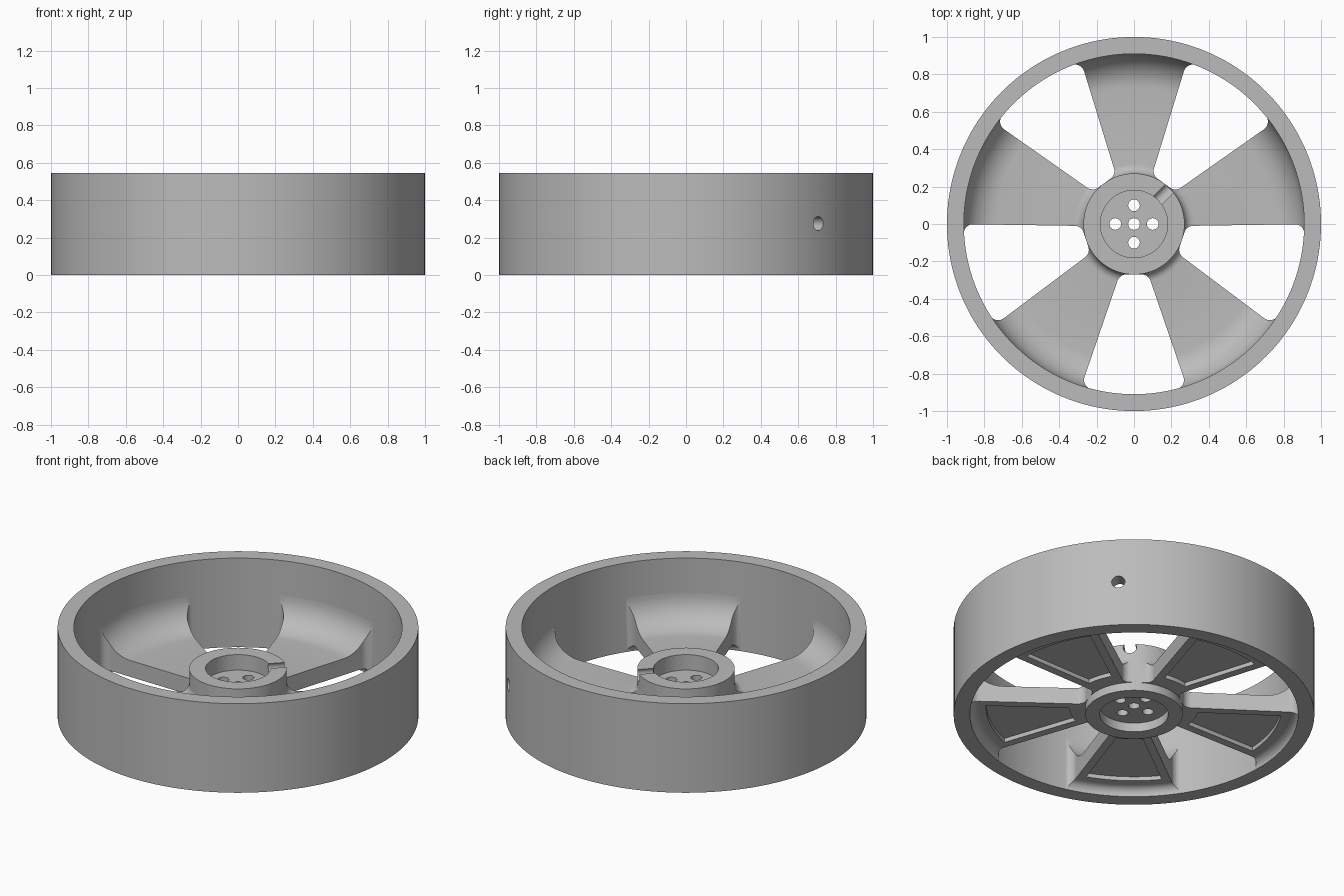
import bpy, bmesh, math
from math import sin, cos, tan, pi, radians
from mathutils import Matrix, Vector

if "Cube" in bpy.data.objects:
    bpy.data.objects.remove(bpy.data.objects["Cube"])

grey = bpy.data.materials.new("grey_plastic")
grey.diffuse_color = (0.5, 0.5, 0.5, 1)
grey.use_nodes = True
grey.node_tree.nodes["Principled BSDF"].inputs["Base Color"].default_value = grey.diffuse_color
SPOKES = 5


def new_object(name, bm):
    bmesh.ops.recalc_face_normals(bm, faces=bm.faces)
    mesh = bpy.data.meshes.new(name)
    bm.to_mesh(mesh)
    bm.free()
    mesh.materials.append(grey)
    ob = bpy.data.objects.new(name, mesh)
    bpy.context.collection.objects.link(ob)
    return ob


def lathe(name, profile, steps=160):
    """Revolve a closed (radius, height) profile around z."""
    bm = bmesh.new()
    rings = []
    for i in range(steps):
        a = 2 * pi * i / steps
        rings.append([bm.verts.new((r * cos(a), r * sin(a), z)) for r, z in profile])
    n = len(profile)
    for i in range(steps):
        p, q = rings[i], rings[(i + 1) % steps]
        for j in range(n):
            k = (j + 1) % n
            bm.faces.new((p[j], q[j], q[k], p[k]))
    return new_object(name, bm)


def arc(cx, cy, r, a0, a1, n=10):
    return [(cx + r * cos(a0 + (a1 - a0) * i / n), cy + r * sin(a0 + (a1 - a0) * i / n))
            for i in range(n + 1)]


def radial_prisms(name, outline, z0, z1, start):
    """Repeat an extruded outline around the axle."""
    bm = bmesh.new()
    for i in range(SPOKES):
        turn = Matrix.Rotation(start + 2 * pi * i / SPOKES, 3, 'Z')
        low = [bm.verts.new(turn @ Vector((x, y, z0))) for x, y in outline]
        high = [bm.verts.new(turn @ Vector((x, y, z1))) for x, y in outline]
        bm.faces.new(low[::-1])
        bm.faces.new(high)
        n = len(outline)
        for j in range(n):
            k = (j + 1) % n
            bm.faces.new((low[j], low[k], high[k], high[j]))
    return new_object(name, bm)


def rod(name, radius, depth, matrices):
    bm = bmesh.new()
    for m in matrices:
        bmesh.ops.create_cone(bm, cap_ends=True, segments=32, radius1=radius,
                              radius2=radius, depth=depth, matrix=m)
    return new_object(name, bm)


def cut(ob, cutter):
    mod = ob.modifiers.new("cut", 'BOOLEAN')
    mod.operation, mod.solver, mod.object = 'DIFFERENCE', 'EXACT', cutter
    bpy.context.view_layer.objects.active = ob
    bpy.ops.object.modifier_apply(modifier=mod.name)


def mirrored(half):
    """Close a half outline by reflecting it across the radial line."""
    return half + [(x, -y) for x, y in reversed(half)]


# Main parts: rim, hub with recesses on both faces, filleted spoke plate
rim = lathe("rim", [(0.91, 0), (1, 0), (1, 0.545), (0.91, 0.545)])
hub = lathe("hub", [(0, 0.055), (0.19, 0.055), (0.19, 0), (0.27, 0), (0.27, 0.295),
                    (0.18, 0.295), (0.18, 0.2), (0, 0.2)][1:-1] and
            [(0.004, 0.055), (0.19, 0.055), (0.19, 0), (0.27, 0), (0.27, 0.295),
             (0.18, 0.295), (0.18, 0.2), (0.004, 0.2)])
plate = ([(0.23, 0.05)] + arc(0.86, 0, 0.05, pi / 2, 0, 6) + [(0.916, 0), (0.916, 0.33)]
         + arc(0.73, 0.33, 0.18, 0, -pi / 2, 12)
         + arc(0.32, 0.2, 0.05, -pi / 2, -pi, 6) + [(0.23, 0.2)])
spokes = lathe("spokes", plate)

# Windows between the spokes, with rounded corners
t, r = radians(18.9), 0.05
d, p = Vector((cos(t), sin(t))), Vector((0.30, 0.087))
base = p + r * Vector((sin(t), -cos(t)))
b = base.dot(d)
c = base + d * (-b + math.sqrt(b * b - base.dot(base) + 0.862 ** 2))
inner_y = 0.087 + 0.02 * tan(t) - r / cos(t)
rim_angle = math.atan2(c.y, c.x)
half = arc(0.32, inner_y, r, pi, t + pi / 2)
half += arc(c.x, c.y, r, t + pi / 2, rim_angle)
half += [(0.94 * cos(rim_angle * f), 0.94 * sin(rim_angle * f)) for f in (1, .75, .5, .25)]
windows = radial_prisms("window_cutter", mirrored(half), -0.1, 0.5, radians(54))

# Shallow pockets under the spokes
a_in, a_out = math.atan2(0.075, 0.36), math.atan2(0.21, 0.795)
half = arc(0, 0, 0.36, a_in * 0.1, a_in, 4) + arc(0, 0, 0.82, a_out, a_out * 0.05, 8)
pockets = radial_prisms("pocket_cutter", mirrored(half), -0.05, 0.075, radians(90))

# Axle holes and the sideways screw hole
axle_holes = rod("axle_hole_cutter", 0.031, 1, [
    Matrix.Translation((x, y, 0)) for x, y in ((0, 0), (.1, 0), (-.1, 0), (0, .1), (0, -.1))])
screw_hole = rod("screw_hole_cutter", 0.037, 1.0, [
    Matrix.Rotation(radians(45), 4, 'Z') @ Matrix.Translation((0.61, 0, 0.275))
    @ Matrix.Rotation(pi / 2, 4, 'Y')])

cut(spokes, windows)
cut(spokes, pockets)
cut(hub, axle_holes)
cut(hub, screw_hole)
cut(rim, screw_hole)
for cutter in (windows, pockets, axle_holes, screw_hole):
    bpy.data.objects.remove(cutter)

for ob in (rim, hub, spokes):
    bpy.ops.object.select_all(action='DESELECT')
    ob.select_set(True)
    bpy.context.view_layer.objects.active = ob
    bpy.ops.object.shade_smooth_by_angle(angle=radians(30))
